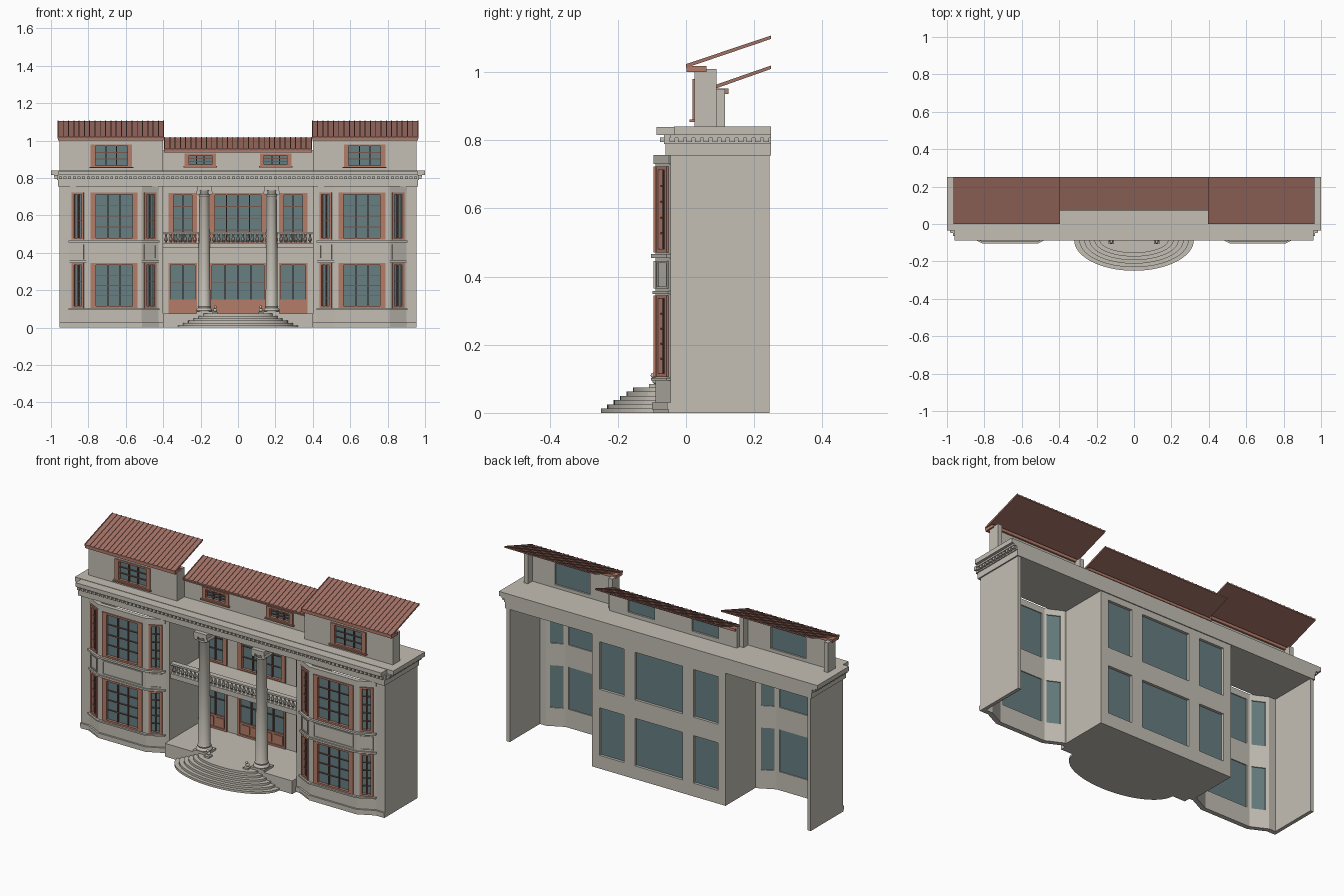
import bpy, bmesh, math
from mathutils import Matrix, Vector

cube = bpy.data.objects.get("Cube")
if cube:
    bpy.data.objects.remove(cube, do_unlink=True)


def material(name, rgb):
    m = bpy.data.materials.new(name)
    m.use_nodes = True
    m.diffuse_color = (*rgb, 1)
    m.node_tree.nodes["Principled BSDF"].inputs["Base Color"].default_value = (*rgb, 1)
    return m


STONE = material("pale stone", (0.55, 0.52, 0.46))
TRIM = material("terracotta trim", (0.46, 0.20, 0.14))
ROOF = material("roof tile red", (0.36, 0.165, 0.13))
GLASS = material("blue grey glass", (0.135, 0.21, 0.22))
SASH = material("dark sash brown", (0.19, 0.09, 0.07))


def make(name, bm, mat, mirror=False, smooth=False):
    mesh = bpy.data.meshes.new(name)
    bm.to_mesh(mesh)
    bm.free()
    mesh.materials.append(mat)
    ob = bpy.data.objects.new(name, mesh)
    bpy.context.collection.objects.link(ob)
    if smooth:
        bpy.context.view_layer.objects.active = ob
        ob.select_set(True)
        bpy.ops.object.shade_smooth_by_angle(angle=math.radians(35))
        ob.select_set(False)
    if mirror:
        ob.modifiers.new("Mirror", "MIRROR").use_mirror_merge = False
    return ob


def add_box(bm, lo, hi, frame=Matrix()):
    lo, hi = Vector(lo), Vector(hi)
    size = Matrix.Diagonal((*(hi - lo), 1))
    bmesh.ops.create_cube(bm, size=1, matrix=frame @ Matrix.Translation((lo + hi) / 2) @ size)


def boxes(name, spans, mat, mirror=False, frame=Matrix()):
    bm = bmesh.new()
    for lo, hi in spans:
        add_box(bm, lo, hi, frame)
    return make(name, bm, mat, mirror)


def extrude(bm, points, direction):
    face = bm.faces.new([bm.verts.new(p) for p in points])
    out = bmesh.ops.extrude_face_region(bm, geom=[face])["geom"]
    bmesh.ops.translate(bm, vec=direction, verts=[v for v in out if isinstance(v, bmesh.types.BMVert)])
    bmesh.ops.recalc_face_normals(bm, faces=bm.faces)


def add_lathe(bm, profile, x, y, sides):
    rings = [[bm.verts.new((x + r * math.cos(k * math.tau / sides), y + r * math.sin(k * math.tau / sides), z))
              for k in range(sides)] for r, z in profile]
    for low, high in zip(rings, rings[1:]):
        for k in range(sides):
            n = (k + 1) % sides
            bm.faces.new((low[k], low[n], high[n], high[k]))


# Thin wall following a plan path, with open cells where windows go
def wall(name, path, levels, holes=(), thick=0.02, mirror=False, outward=False):
    bm = bmesh.new()
    for s, (a, b) in enumerate(zip(path, path[1:])):
        for r, (z0, z1) in enumerate(zip(levels, levels[1:])):
            if (s, r) not in holes:
                bm.faces.new([bm.verts.new((*p, z)) for p, z in ((a, z0), (b, z0), (b, z1), (a, z1))])
    bmesh.ops.remove_doubles(bm, verts=bm.verts, dist=1e-5)
    ob = make(name, bm, STONE)
    mod = ob.modifiers.new("Solidify", "SOLIDIFY")
    mod.thickness = thick
    mod.offset = 1 if outward else -1
    mod.use_even_offset = True
    if mirror:
        ob.modifiers.new("Mirror", "MIRROR").use_mirror_merge = False


def ring(w, z0, z1, jamb, rail, front, back):
    return [((0, front, z0), (jamb, back, z1)), ((w - jamb, front, z0), (w, back, z1)),
            ((jamb, front, z1 - rail), (w - jamb, back, z1)), ((jamb, front, z0), (w - jamb, back, z0 + rail))]


def wall_frame(a, b):
    x = (Vector(b) - Vector(a)).normalized()
    f = Matrix(((x.x, -x.y, 0, a[0]), (x.y, x.x, 0, a[1]), (0, 0, 1, 0), (0, 0, 0, 1)))
    return f, (Vector(b) - Vector(a)).length


# Window: surround, glazing bars, glass and optional door panels
def window(name, a, b, z0, z1, cols, rows, jamb, rail=0.01, panel=0.0, mirror=False):
    f, w = wall_frame(a, b)
    boxes(name + "_surround", ring(w, z0, z1, jamb, rail, -0.006, 0.012), TRIM, mirror, f)
    boxes(name + "_glass", [((0, 0.01, z0), (w, 0.015, z1))], GLASS, mirror, f)
    u0, u1, v0, v1 = jamb, w - jamb, z0 + rail + panel, z1 - rail
    bars = [((u0 + (u1 - u0) * k / cols - 0.003, 0.001, v0), (u0 + (u1 - u0) * k / cols + 0.003, 0.011, v1))
            for k in range(1, cols)]
    bars += [((u0, 0.003, v0 + (v1 - v0) * k / rows - 0.002), (u1, 0.011, v0 + (v1 - v0) * k / rows + 0.002))
             for k in range(1, rows)]
    boxes(name + "_bars", bars, SASH, mirror, f)
    if panel:
        step = (u1 - u0) / cols
        leaves = [((u0, 0.002, z0), (u1, 0.012, v0))]
        leaves += [((u0 + k * step + 0.008, -0.002, z0 + 0.018), (u0 + (k + 1) * step - 0.008, 0.002, v0 - 0.01))
                   for k in range(cols)]
        boxes(name + "_door_panels", leaves, TRIM, mirror, f)


# Wings with canted bays
def along(a, b, t):
    return tuple(Vector(a).lerp(Vector(b), t))


FRONT, BAY, BACK = -0.045, -0.09, 0.245
p0, p1, p2, p3 = (0.425, FRONT), (0.515, BAY), (0.81, BAY), (0.90, FRONT)
bay = [p0, along(p0, p1, .15), along(p0, p1, .85), p1, (0.537, BAY), (0.788, BAY), p2,
       along(p2, p3, .15), along(p2, p3, .85), p3]
wing = [(0.4, BACK), (0.4, FRONT)] + bay + [(0.955, FRONT), (0.955, BACK)]
levels = [0, 0.105, 0.345, 0.47, 0.722, 0.757]
holes = [(s, r) for s in (3, 6, 9) for r in (1, 3)]
wall("wing_wall", wing, levels, holes, mirror=True)
for s, r in holes:
    side = s != 6
    window("bay_window", wing[s], wing[s + 1], levels[r], levels[r + 1], 2 if side else 3, 5 if side else 4,
           0.013 if side else 0.028, mirror=True)
    if r == 1:
        f, w = wall_frame(wing[s], wing[s + 1])
        boxes("bay_panel", ring(w, 0.365, 0.445, 0.006, 0.006, -0.005, 0.001), STONE, True, f)
corners = [p0, p1, p2, p3]
for z0, z1, out in ((0.095, 0.103, 0.013), (0.348, 0.358, 0.008), (0.455, 0.466, 0.013), (0.73, 0.757, 0.005)):
    wall("bay_moulding", corners, [z0, z1], (), out, True, True)
plinth = [(0.4, FRONT)] + corners + [(0.955, FRONT)]
wall("wing_plinth", plinth, [0.01, 0.03], (), 0.01, True, True)
wall("wing_footing", plinth, [0, 0.012], (), 0.006, True, True)

# Recessed centre wall with doors below and windows above
Y = 0.215
xs = (-0.4, -0.372, -0.218, -0.15, 0.15, 0.218, 0.372, 0.4)
centre = [(x, Y) for x in xs]
levels = [0, 0.075, 0.345, 0.45, 0.72, 0.757]
holes = [(s, r) for s in (1, 3, 5) for r in (1, 3)]
wall("centre_wall", centre, levels, holes, 0.03)
for s, r in holes:
    window("centre_window" if r == 3 else "door", centre[s], centre[s + 1], levels[r], levels[r + 1],
           4 if s == 3 else 2, 4 if r == 3 else 2, 0.027 if r == 3 else 0.012, panel=0.065 if r == 1 else 0)

# Portico floor, balcony and half-oval steps
EDGE = -0.085
boxes("portico_floor", [((-0.4, EDGE, 0), (0.4, BACK, 0.075))], STONE)
boxes("balcony_slab", [((-0.4, -0.035, 0.425), (0.4, Y, 0.445))], STONE)
bm = bmesh.new()
for i in range(6):
    rx, ry = 0.32 - i * 0.027, 0.165 - i * 0.019
    arc = [(-rx * math.cos(math.pi * k / 32), EDGE - ry * math.sin(math.pi * k / 32), 0) for k in range(33)]
    extrude(bm, arc, (0, 0, 0.0125 * (i + 1)))
make("entrance_steps", bm, STONE)

# Balustrade
boxes("balustrade_rails", [((-0.4, -0.035, z), (0.4, -0.005, z + 0.01)) for z in (0.443, 0.5)], STONE)
bm = bmesh.new()
vase = ((0.008, 0.452), (0.004, 0.458), (0.010, 0.468), (0.009, 0.475), (0.004, 0.489), (0.008, 0.501))
for k in range(31):
    add_lathe(bm, vase, -0.385 + k * 0.77 / 30, -0.02, 8)
make("balusters", bm, STONE, smooth=True)

# Columns with scrolled capitals
CX, CY = 0.18, -0.045
bm = bmesh.new()
add_lathe(bm, ((0.041, 0.085), (0.043, 0.092), (0.04, 0.1), (0.034, 0.105), (0.036, 0.112), (0.032, 0.12),
               (0.031, 0.35), (0.027, 0.70), (0.03, 0.705), (0.027, 0.712), (0.036, 0.732)), CX, CY, 24)
make("column", bm, STONE, True, True)
boxes("column_plinth_and_abacus", [((CX - 0.043, CY - 0.04, 0.075), (CX + 0.043, CY + 0.043, 0.087)),
                                   ((CX - 0.04, CY - 0.038, 0.732), (CX + 0.04, CY + 0.038, 0.757))], STONE, True)
bm = bmesh.new()
for dx in (-0.032, 0.032):
    spin = Matrix.Translation((CX + dx, CY, 0.723)) @ Matrix.Rotation(math.pi / 2, 4, "X")
    bmesh.ops.create_cone(bm, cap_ends=True, segments=16, radius1=0.012, radius2=0.012, depth=0.066, matrix=spin)
make("capital_scrolls", bm, STONE, True, True)

# Small seated guardian figures beside the steps
bm = bmesh.new()
add_box(bm, (0.108, -0.108, 0.074), (0.137, -0.075, 0.084))
for y, z, r in ((-0.088, 0.094, 0.011), (-0.096, 0.110, 0.008)):
    bmesh.ops.create_icosphere(bm, subdivisions=2, radius=r, matrix=Matrix.Translation((0.122, y, z)))
make("guardian_figure", bm, STONE, True, True)

# Entablature: frieze, dentils and cornice
boxes("frieze", [((-0.962, -0.06, 0.755), (0.962, 0.25, 0.79))], STONE)
boxes("dentil_band", [((-0.967, -0.064, 0.788), (0.967, 0.25, 0.816))], STONE)
teeth = [((x - 0.008, -0.076, 0.794), (x + 0.008, -0.06, 0.808)) for x in (-0.95 + k * 0.025 for k in range(77))]
for k in range(12):
    y = -0.04 + k * 0.025
    teeth += [((s * 0.972 - 0.009, y - 0.008, 0.794), (s * 0.972 + 0.009, y + 0.008, 0.808)) for s in (-1, 1)]
boxes("dentils", teeth, STONE)
boxes("cornice", [((-0.96, -0.087, 0.815), (0.96, 0.25, 0.838)), ((-1, -0.035, 0.815), (1, 0.25, 0.84)),
                  ((-0.985, -0.045, 0.806), (0.985, 0.25, 0.816))], STONE)

# Attic storeys
attic = [(0.4, 0.09), (0.4, 0.025), (0.567, 0.025), (0.788, 0.025), (0.955, 0.025), (0.955, 0.09)]
wall("wing_attic_wall", attic, [0.838, 0.858, 0.98, 1.008], [(2, 1)], 0.025, True)
window("wing_attic_window", attic[2], attic[3], 0.858, 0.98, 3, 3, 0.025, mirror=True)
boxes("wing_attic_sill", [((0.56, 0.01, 0.853), (0.795, 0.03, 0.86))], TRIM, True)
mid = [(x, 0.09) for x in (-0.4, -0.285, -0.118, 0.118, 0.285, 0.4)]
wall("centre_attic_wall", mid, [0.838, 0.862, 0.93, 0.95], [(1, 1), (3, 1)], 0.025)
for s in (1, 3):
    window("centre_attic_window", mid[s], mid[s + 1], 0.862, 0.93, 3, 3, 0.022)
boxes("centre_attic_sill", [((0.112, 0.076, 0.857), (0.291, 0.095, 0.864))], TRIM, True)


# Single-slope ribbed roofs
def roof(name, x0, x1, y0, z0, z1, count, mirror):
    bm = bmesh.new()
    slope = ((y0, z0), (0.25, z1 - 0.01), (0.25, z1 - 0.003), (y0, z0 + 0.008))
    extrude(bm, [(x0, y, z) for y, z in slope], (x1 - x0, 0, 0))
    for k in range(count + 1):
        x = x0 + (x1 - x0 - 0.005) * k / count
        extrude(bm, [(x, y, z + 0.003) for y, z in slope], (0.005, 0, 0))
    make(name, bm, ROOF, mirror)


roof("wing_roof", 0.395, 0.965, 0.0, 1.012, 1.107, 20, True)
roof("centre_roof", -0.395, 0.395, 0.072, 0.946, 1.019, 28, False)
boxes("wing_fascia", [((0.397, 0.002, 1.0), (0.963, 0.06, 1.017))], TRIM, True)
boxes("centre_fascia", [((-0.395, 0.08, 0.936), (0.395, 0.125, 0.951))], TRIM)
